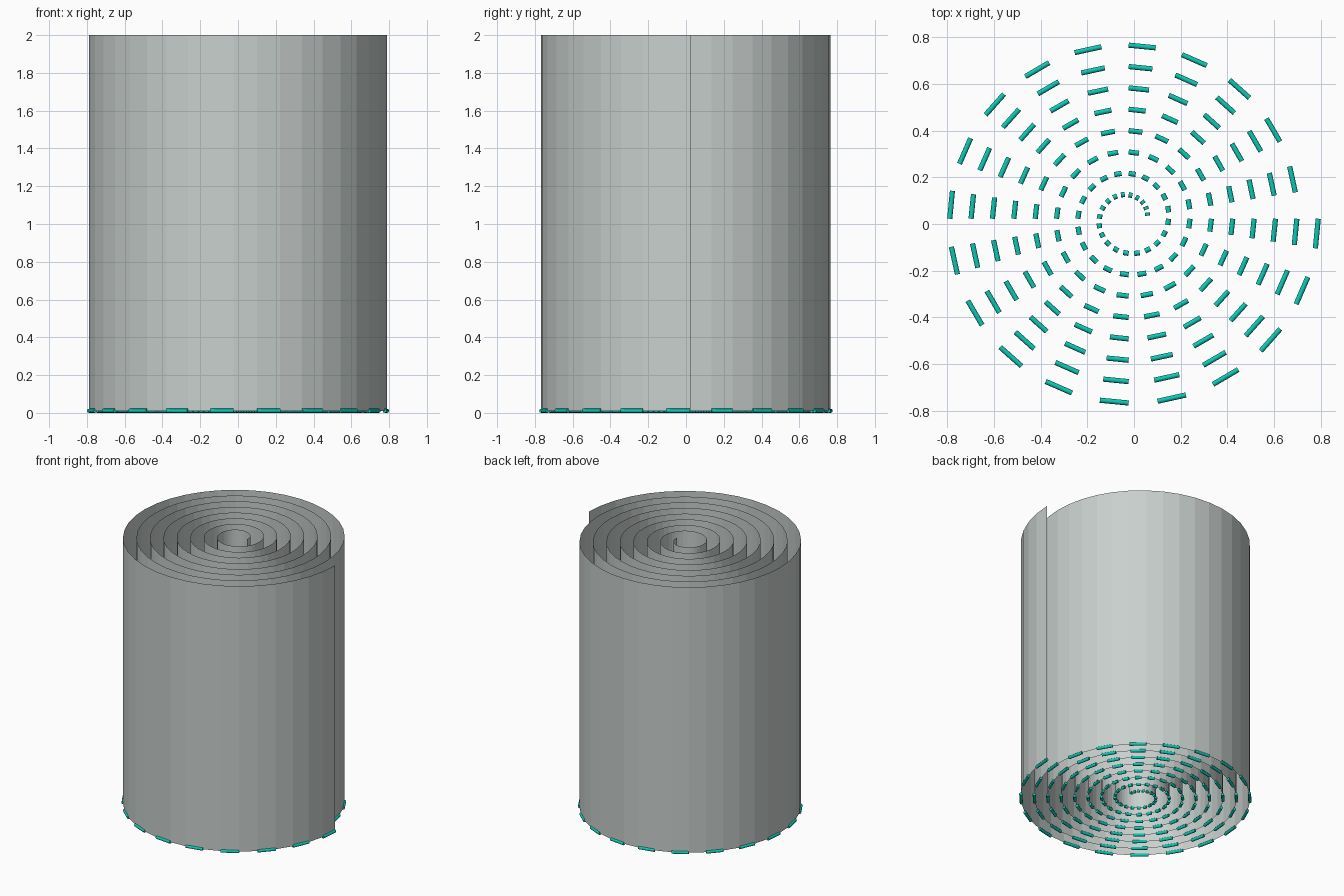
import bpy, bmesh, math
from mathutils import Vector, Matrix

if "Cube" in bpy.data.objects:
    bpy.data.objects.remove(bpy.data.objects["Cube"])

TURNS, SEGS = 8, 40           # spiral turns, straight segments per turn
R_IN, R_OUT = 0.08, 0.812
CX, CY = -0.023, 0.0225       # spiral axis, so the bounds are centred
TUBE = 0.011
TOP = 2.0


def material(name, rgb):
    m = bpy.data.materials.new(name)
    m.diffuse_color = (*rgb, 1)
    m.use_nodes = True
    m.node_tree.nodes["Principled BSDF"].inputs["Base Color"].default_value = m.diffuse_color
    return m


def spiral(i, z):
    t = i / (TURNS * SEGS)
    r = R_IN + (R_OUT - R_IN) * t
    a = 2 * math.pi * i / SEGS
    return Vector((CX + r * math.cos(a), CY + r * math.sin(a), z))


def finish(bm, name, mat):
    me = bpy.data.meshes.new(name)
    bm.to_mesh(me)
    bm.free()
    me.materials.append(mat)
    ob = bpy.data.objects.new(name, me)
    bpy.context.collection.objects.link(ob)
    return ob


grey = material("pale grey", (0.58, 0.63, 0.61))
teal = material("teal", (0.004, 0.58, 0.46))
N = TURNS * SEGS

# Rolled sheet: one thin wall following the spiral
bm = bmesh.new()
low = [bm.verts.new(spiral(i, TUBE)) for i in range(N + 1)]
high = [bm.verts.new(spiral(i, TOP)) for i in range(N + 1)]
for i in range(N):
    bm.faces.new((low[i], low[i + 1], high[i + 1], high[i]))
finish(bm, "rolled_sheet", grey)

# Dashed edge: a short rod under every second segment
bm = bmesh.new()
for i in range(1, N, 2):
    a, b = spiral(i, TUBE), spiral(i + 1, TUBE)
    d = b - a
    rot = d.to_track_quat('Z', 'Y').to_matrix().to_4x4()
    bmesh.ops.create_cone(bm, cap_ends=True, segments=8, radius1=TUBE, radius2=TUBE,
                          depth=d.length, matrix=Matrix.Translation((a + b) / 2) @ rot)
rods = finish(bm, "dashed_bottom_edge", teal)
bpy.context.view_layer.objects.active = rods
rods.select_set(True)
bpy.ops.object.shade_smooth_by_angle(angle=math.radians(50))
